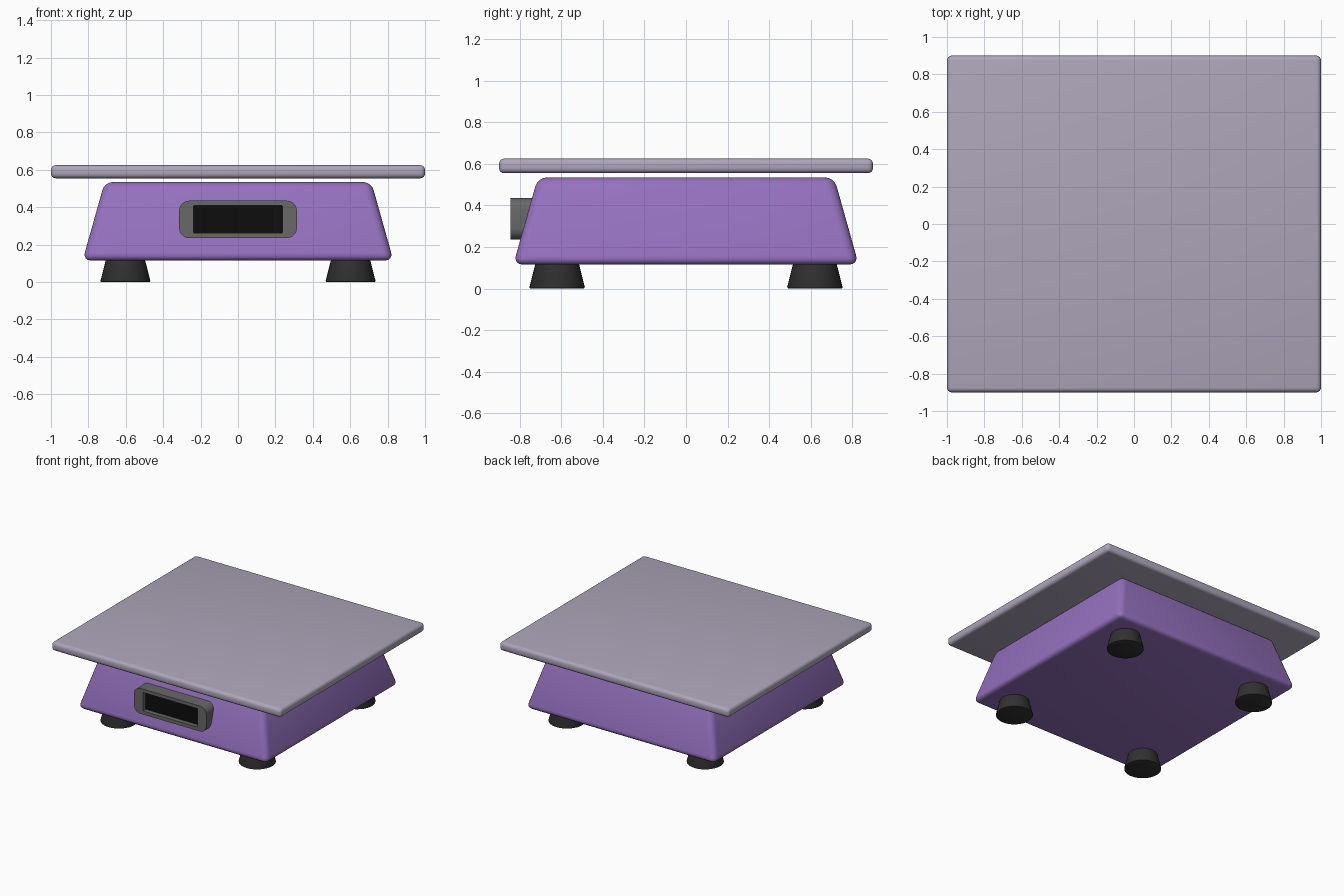
import bpy, bmesh, math
from mathutils import Matrix

if "Cube" in bpy.data.objects:
    bpy.data.objects.remove(bpy.data.objects["Cube"])


def material(name, rgb):
    m = bpy.data.materials.new(name)
    m.diffuse_color = (*rgb, 1)
    m.use_nodes = True
    m.node_tree.nodes["Principled BSDF"].inputs["Base Color"].default_value = m.diffuse_color
    return m


def finish(name, bm, mat, bevel=0, segments=4):
    bmesh.ops.recalc_face_normals(bm, faces=bm.faces)
    if bevel:
        bmesh.ops.bevel(bm, geom=bm.edges[:], offset=bevel, segments=segments,
                        profile=0.5, affect='EDGES', clamp_overlap=True)
    mesh = bpy.data.meshes.new(name)
    bm.to_mesh(mesh)
    bm.free()
    ob = bpy.data.objects.new(name, mesh)
    bpy.context.collection.objects.link(ob)
    mesh.materials.append(mat)
    bpy.ops.object.select_all(action='DESELECT')
    ob.select_set(True)
    bpy.context.view_layer.objects.active = ob
    bpy.ops.object.shade_smooth_by_angle(angle=math.radians(35))
    return ob


def tapered_box(name, x, y, z, mat, bevel=0, top=(1, 1)):
    """Box between (lo, hi) limits, its top scaled about the origin."""
    bm = bmesh.new()
    bmesh.ops.create_cube(bm, size=1)
    for v in bm.verts:
        up = v.co.z > 0
        v.co = (x[v.co.x > 0] * (top[0] if up else 1),
                y[v.co.y > 0] * (top[1] if up else 1), z[up])
    return finish(name, bm, mat, bevel)


def rounded_loop(bm, hx, lo, hi, r, y, steps=6):
    """Rounded rectangle of vertices in the xz plane."""
    verts = []
    corners = [(hx - r, hi - r), (r - hx, hi - r), (r - hx, lo + r), (hx - r, lo + r)]
    for q, (cx, cz) in enumerate(corners):
        for i in range(steps + 1):
            a = math.pi / 2 * (q + i / steps)
            verts.append(bm.verts.new((cx + r * math.cos(a), y, cz + r * math.sin(a))))
    return verts


purple = material("purple_plastic", (0.30, 0.165, 0.52))
lilac = material("lilac_metal", (0.42, 0.38, 0.49))
rubber = material("black_rubber", (0.03, 0.03, 0.03))
grey = material("bezel_grey", (0.14, 0.14, 0.14))
black = material("screen_black", (0.004, 0.004, 0.004))

# Tapered housing and weighing plate
B, T = 0.831, 0.713
tapered_box("body", (-B, B), (-B, B), (0.115, 0.535), purple, 0.045, (T / B, T / B))
tapered_box("weighing_plate", (-1, 1), (-0.9, 0.9), (0.555, 0.625), lilac, 0.025)

# Display bezel: rounded frame bridged from back, round the front rim, into the recess
bm = bmesh.new()
loops = [rounded_loop(bm, *p) for p in [
    (0.315, 0.235, 0.435, 0.055, -0.68),
    (0.315, 0.235, 0.435, 0.055, -0.845),
    (0.237, 0.263, 0.409, 0.003, -0.845),
    (0.237, 0.263, 0.409, 0.003, -0.68)]]
for a, b in zip(loops, loops[1:] + loops[:1]):
    for i in range(len(a)):
        j = (i + 1) % len(a)
        bm.faces.new((a[i], a[j], b[j], b[i]))
finish("display_bezel", bm, grey)
tapered_box("display_screen", (-0.237, 0.237), (-0.81, -0.70), (0.263, 0.409), black)

# Four rubber feet, wider at the floor
for sx, side in ((-1, "left"), (1, "right")):
    for sy, end in ((-1, "front"), (1, "back")):
        bm = bmesh.new()
        bmesh.ops.create_cone(bm, cap_ends=True, segments=32, radius1=0.135,
                              radius2=0.102, depth=0.13,
                              matrix=Matrix.Translation((sx * 0.602, sy * 0.62, 0.065)))
        rim = [e for e in bm.edges if all(v.co.z < 0.001 for v in e.verts)]
        bmesh.ops.bevel(bm, geom=rim, offset=0.008, segments=2, profile=0.5, affect='EDGES')
        finish(f"{end}_{side}_foot", bm, rubber)
